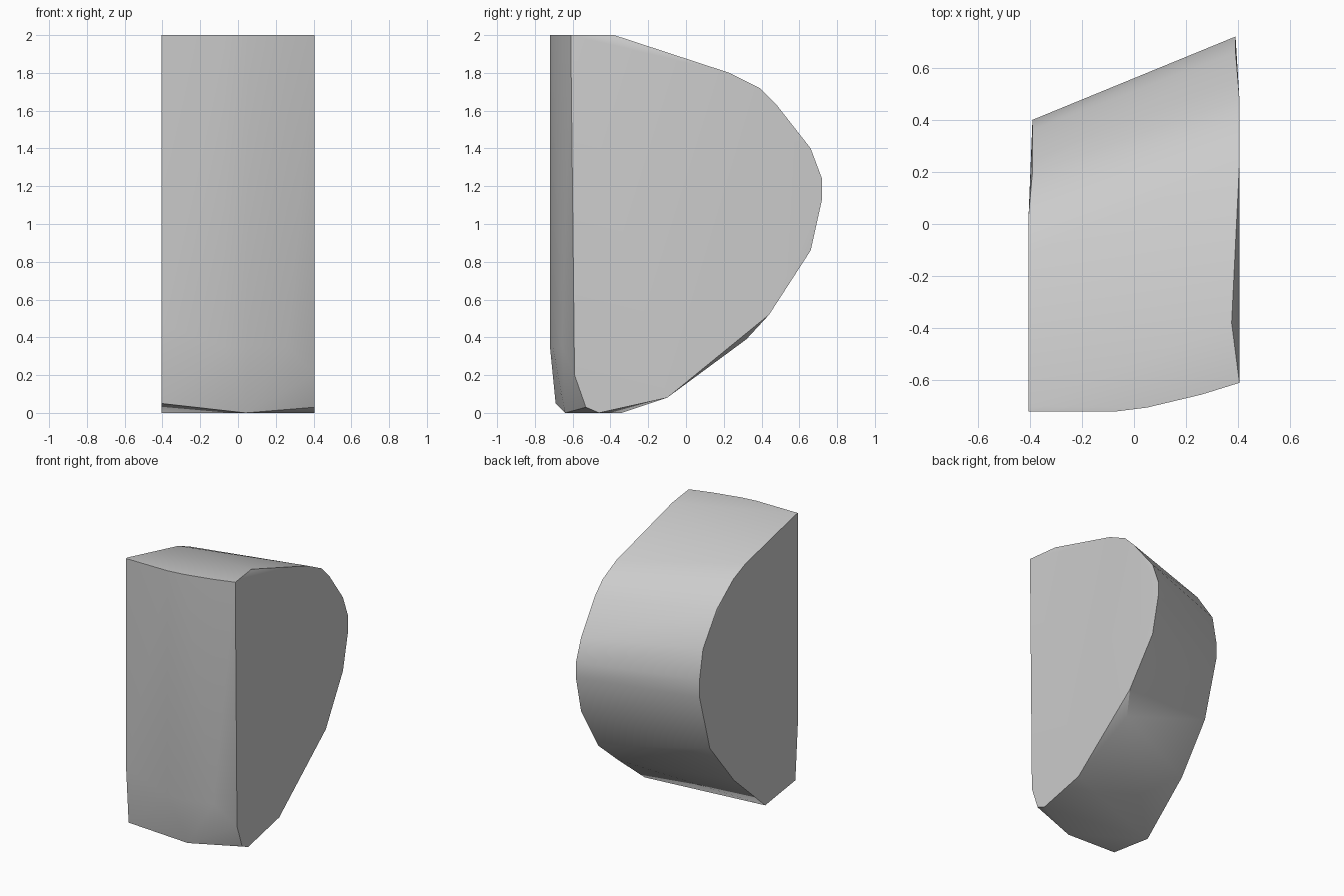
import bpy
import bmesh
import math

# Remove the default object
default_cube = bpy.data.objects.get("Cube")
if default_cube:
    bpy.data.objects.remove(default_cube, do_unlink=True)


def make_material(name, colour):
    material = bpy.data.materials.new(name)
    material.use_nodes = True
    material.diffuse_color = colour
    shader = material.node_tree.nodes["Principled BSDF"]
    shader.inputs["Base Color"].default_value = colour
    return material


def end_outline(outline, side_at):
    """Place a (y, z) outline on an end face, with its x given by a rule."""
    return [(side_at(y, z), y, z) for y, z in outline]


def left_side(y, z):
    # The end leans in slightly along its top and its rounded back
    if z > 1.9 and y > -0.5:
        return 0.375
    return 0.39 if y > 0.6 else 0.405


def right_side(y, z):
    return -0.405 if y < 0.1 else -0.39


# End outlines, clockwise from the top front corner
left_outline = [
    (-0.61, 2), (-0.38, 2), (0.23, 1.8), (0.39, 1.72), (0.48, 1.63),
    (0.66, 1.4), (0.72, 1.24), (0.72, 1.13), (0.66, 0.86), (0.44, 0.52),
    (-0.1, 0.08), (-0.46, 0), (-0.53, 0.03), (-0.59, 0.2),
]
right_outline = [
    (-0.72, 2), (-0.7, 2), (-0.11, 1.86), (0.03, 1.8), (0.2, 1.64),
    (0.36, 1.41), (0.4, 1.2), (0.4, 1.07), (0.28, 0.65), (0.02, 0.32),
    (-0.34, 0), (-0.69, 0.05), (-0.72, 0.47),
]

# Bowed front, with its lower edge tucked under
front_curve = [(-0.07, -0.72), (0.05, -0.705), (0.26, -0.655)]
front_points = [(x, y, z) for x, y in front_curve for z in (0.35, 2)]
underside_points = [(0.04, -0.64, 0), (0.33, 0.32, 0.39)]

# Wrap the outlines in one solid block
bm = bmesh.new()
all_points = (end_outline(left_outline, left_side)
              + end_outline(right_outline, right_side)
              + front_points + underside_points)
for point in all_points:
    bm.verts.new(point)
hull = bmesh.ops.convex_hull(bm, input=bm.verts)
unused = [v for v in bm.verts if not v.link_faces]
bmesh.ops.delete(bm, geom=unused, context="VERTS")
bmesh.ops.recalc_face_normals(bm, faces=bm.faces)

mesh = bpy.data.meshes.new("stone_block")
bm.to_mesh(mesh)
bm.free()
mesh.materials.append(make_material("light_grey", (0.6, 0.6, 0.6, 1)))

block = bpy.data.objects.new("stone_block", mesh)
bpy.context.collection.objects.link(block)

# Smooth the curved faces and keep the rims sharp
bpy.ops.object.select_all(action="DESELECT")
block.select_set(True)
bpy.context.view_layer.objects.active = block
bpy.ops.object.shade_smooth_by_angle(angle=math.radians(30))
